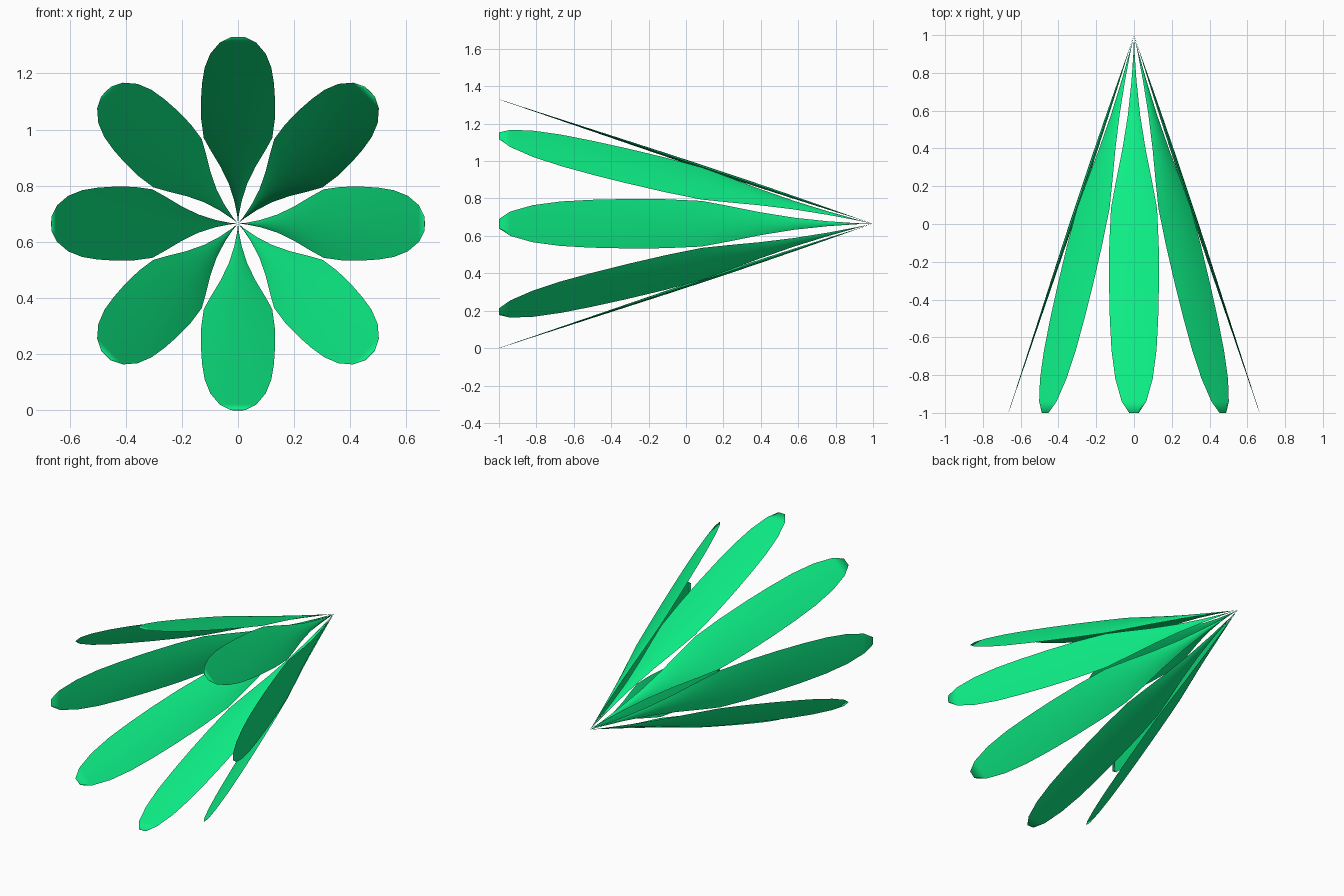
import bpy, bmesh, math
from mathutils import Vector, Matrix

if "Cube" in bpy.data.objects:
    bpy.data.objects.remove(bpy.data.objects["Cube"])

R = 0.665          # radius of the open rim, also height of the axis
ACROSS = 8         # segments across each petal

mat = bpy.data.materials.new("green")
mat.diffuse_color = (0.004, 0.87, 0.24, 1)
mat.use_nodes = True
mat.node_tree.nodes["Principled BSDF"].inputs["Base Color"].default_value = mat.diffuse_color

# petal outline: distance from axis, half width, half thickness
PROFILE = [(0.03, 0.003, 0.001), (0.08, 0.013, 0.004), (0.14, 0.032, 0.007),
           (0.20, 0.061, 0.009), (0.26, 0.097, 0.010), (0.305, 0.122, 0.010),
           (0.37, 0.131, 0.009), (0.44, 0.132, 0.007), (0.50, 0.128, 0.005),
           (0.555, 0.119, 0.0035), (0.605, 0.099, 0.002), (0.645, 0.065, 0.0012),
           (R, 0.025, 0.0006)]


def petal(name, angle):
    """Thin lens-section blade from the back apex to a rounded front tip."""
    bm = bmesh.new()
    normal = Vector((0, R, 2)).normalized()
    apex = bm.verts.new((0, 1, 0))
    rings = []
    for r, w, t in PROFILE:
        centre = Vector((0, 1 - 2 * r / R, r))
        ring = []
        for side in (1, -1):
            for i in range(ACROSS):
                u = side * (2 * i / ACROSS - 1)
                p = centre + Vector((u * w, 0, 0)) + normal * (side * t * (1 - u * u))
                ring.append(bm.verts.new(p))
        rings.append(ring)
    n = 2 * ACROSS
    for i in range(n):
        bm.faces.new((apex, rings[0][i], rings[0][(i + 1) % n]))
    for a, b in zip(rings, rings[1:]):
        for i in range(n):
            j = (i + 1) % n
            bm.faces.new((a[i], b[i], b[j], a[j]))
    bm.faces.new(rings[-1])
    bmesh.ops.recalc_face_normals(bm, faces=bm.faces)
    for f in bm.faces:
        f.smooth = True
    # sharp rim between inner and outer skins
    for ring in rings:
        for v in (ring[0], ring[ACROSS]):
            for e in v.link_edges:
                o = e.other_vert(v)
                if any(o in (q[0], q[ACROSS]) for q in rings):
                    e.smooth = False
    bm.transform(Matrix.Translation((0, 0, R)) @ Matrix.Rotation(angle, 4, 'Y'))
    me = bpy.data.meshes.new(name)
    bm.to_mesh(me)
    bm.free()
    me.materials.append(mat)
    bpy.context.collection.objects.link(bpy.data.objects.new(name, me))


# eight petals around the front-back axis
for k in range(8):
    petal(f"petal_{k + 1}", k * math.tau / 8)
